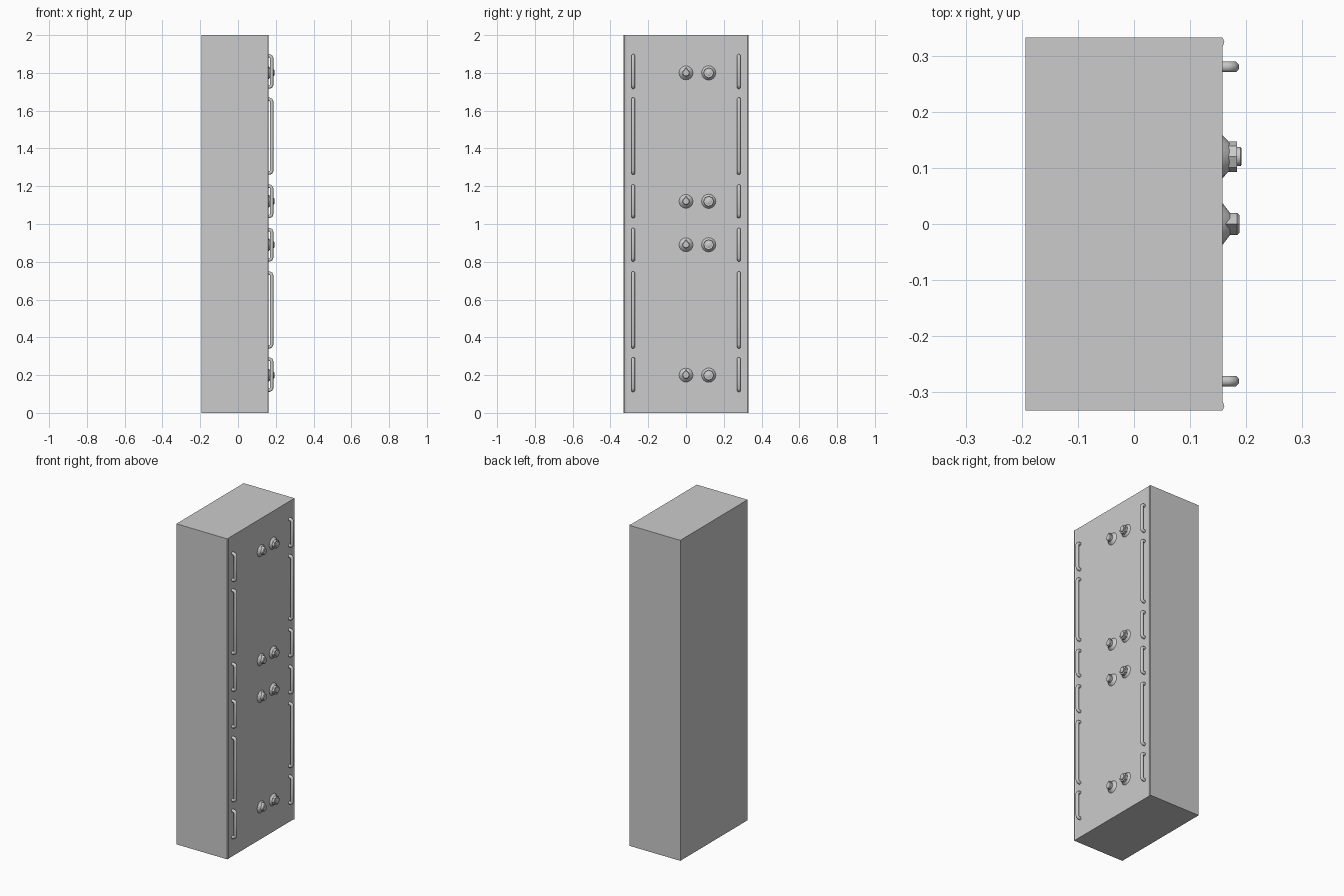
import bpy, bmesh, math

if "Cube" in bpy.data.objects:
    bpy.data.objects.remove(bpy.data.objects["Cube"])

FACE_X = 0.158


def finish(name, bm, angle=None):
    bmesh.ops.recalc_face_normals(bm, faces=bm.faces)
    mesh = bpy.data.meshes.new(name)
    bm.to_mesh(mesh)
    bm.free()
    ob = bpy.data.objects.new(name, mesh)
    bpy.context.collection.objects.link(ob)
    if angle:
        bpy.ops.object.select_all(action='DESELECT')
        ob.select_set(True)
        bpy.context.view_layer.objects.active = ob
        bpy.ops.object.shade_smooth_by_angle(angle=math.radians(angle))
    return ob


def loft(bm, rings):
    """Skin a list of equal-length point rings and cap both ends."""
    vs = [[bm.verts.new(p) for p in ring] for ring in rings]
    n = len(vs[0])
    for a, b in zip(vs, vs[1:]):
        for i in range(n):
            j = (i + 1) % n
            bm.faces.new((a[i], a[j], b[j], b[i]))
    bm.faces.new(vs[0])
    bm.faces.new(vs[-1])


def turned(bm, y, z, profile, sides, phase=0.0, point=0.0):
    """Rings along x from (x, radius) pairs; point stretches the upper vertex."""
    rings = []
    for x, r in profile:
        ring = []
        for i in range(sides):
            a = 2 * math.pi * (i + phase) / sides
            s = math.sin(a)
            rr = r * (1 + point) if s > 0.99 else r
            ring.append((x, y + rr * math.cos(a), z + rr * s))
        rings.append(ring)
    loft(bm, rings)


# Cabinet body with a slim raised bead down each front edge
half = [(-0.193, 0.332), (FACE_X, 0.332), (0.161, 0.325), (FACE_X, 0.316)]
outline = half + [(x, -y) for x, y in reversed(half)]
bm = bmesh.new()
loft(bm, [[(x, y, z) for x, y in outline] for z in (0, 2)])
finish("cabinet_body", bm)

# Pull handles: bent bars with eight-sided section
spans = [(0.11, 0.295), (0.34, 0.75), (0.80, 0.98),
         (1.03, 1.21), (1.26, 1.67), (1.715, 1.90)]
R = 0.01
for side, label in ((-1, "left"), (1, "right")):
    for k, (z0, z1) in enumerate(spans):
        lo, hi, out, c = z0 + R, z1 - R, 0.178, 0.012
        # path points (x, z) and the mitred section direction at each
        path = [(FACE_X - 0.002, lo), (out - c, lo), (out - 0.0035, lo + 0.0035),
                (out, lo + c), (out, hi - c), (out - 0.0035, hi - 0.0035),
                (out - c, hi), (FACE_X - 0.002, hi)]
        angles = [-90, -67, -45, -23, 23, 45, 67, 90]
        angles[3], angles[4] = -12, 12
        rings = []
        for (x, z), deg in zip(path, angles):
            t = math.radians(deg)
            rings.append([(x + R * math.cos(a) * math.cos(t),
                           side * 0.28 + R * math.sin(a),
                           z + R * math.cos(a) * math.sin(t))
                          for a in [math.pi * (i + 0.5) / 4 for i in range(8)]])
        bm = bmesh.new()
        loft(bm, rings)
        finish(f"{label}_handle_{k + 1}", bm, 50)

# Locks and knobs: four pairs on the front face
for k, z in enumerate((0.20, 0.89, 1.12, 1.80)):
    # Pointed knob on a conical base
    bm = bmesh.new()
    turned(bm, 0.0, z, [(FACE_X - 0.002, 0.038), (FACE_X, 0.037), (0.177, 0.012)], 16)
    turned(bm, 0.0, z, [(0.16, 0.020), (0.184, 0.020), (0.188, 0.016)], 12, point=0.55)
    finish(f"pointer_knob_{k + 1}", bm, 35)
    # Faceted lock nut with raised centre on a conical base
    bm = bmesh.new()
    turned(bm, 0.12, z, [(FACE_X - 0.002, 0.039), (FACE_X, 0.038), (0.175, 0.02)], 16)
    turned(bm, 0.12, z, [(0.16, 0.027), (0.184, 0.027)], 8)
    turned(bm, 0.12, z, [(0.18, 0.017), (0.190, 0.017), (0.192, 0.014)], 12)
    finish(f"lock_nut_{k + 1}", bm, 35)
